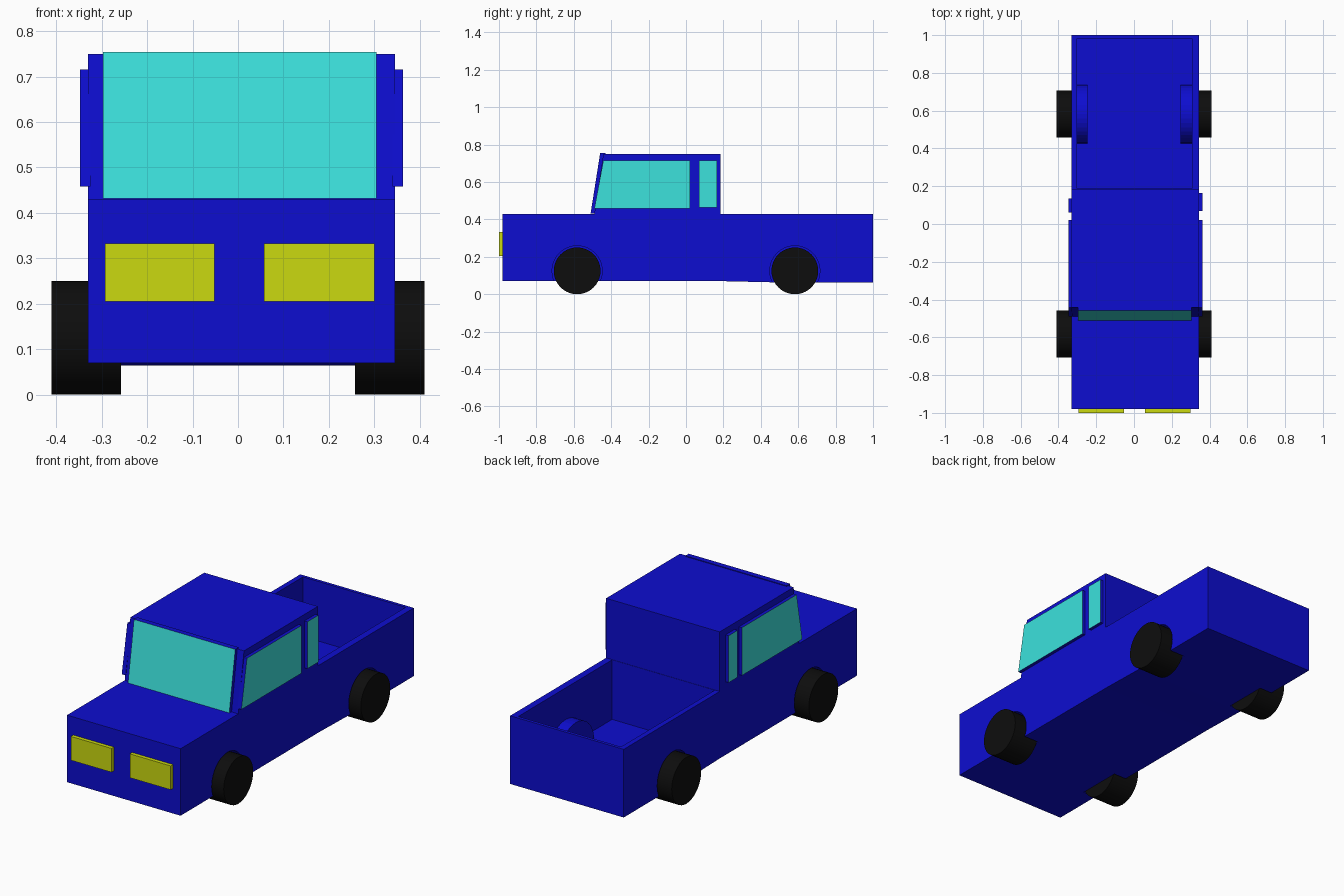
import bpy, bmesh, math

if "Cube" in bpy.data.objects:
    bpy.data.objects.remove(bpy.data.objects["Cube"])


def material(name, rgb):
    m = bpy.data.materials.new(name)
    m.diffuse_color = (*rgb, 1)
    m.use_nodes = True
    m.node_tree.nodes["Principled BSDF"].inputs["Base Color"].default_value = m.diffuse_color
    return m


BLUE = material("blue paint", (0.004, 0.004, 0.63))
GLASS = material("turquoise glass", (0.045, 0.76, 0.72))
YELLOW = material("yellow lamp", (0.60, 0.70, 0.005))
BLACK = material("black rubber", (0.004, 0.004, 0.004))


def prism(name, profile, x0, x1, mat, glass_dir=None):
    """Extrude a (y, z) profile from x0 to x1; faces turned to glass_dir become glass."""
    bm = bmesh.new()
    face = bm.faces.new([bm.verts.new((x0, y, z)) for y, z in profile])
    ext = bmesh.ops.extrude_face_region(bm, geom=[face])["geom"]
    for v in ext:
        if isinstance(v, bmesh.types.BMVert):
            v.co.x = x1
    bmesh.ops.recalc_face_normals(bm, faces=bm.faces)
    bm.normal_update()
    if glass_dir:
        for f in bm.faces:
            if sum(a * b for a, b in zip(f.normal, glass_dir)) > 0.9:
                f.material_index = 1
    me = bpy.data.meshes.new(name)
    bm.to_mesh(me)
    bm.free()
    me.materials.append(mat)
    if glass_dir:
        me.materials.append(GLASS)
    ob = bpy.data.objects.new(name, me)
    bpy.context.collection.objects.link(ob)
    return ob


def rect(y0, y1, z0, z1):
    return [(y0, z0), (y1, z0), (y1, z1), (y0, z1)]


def circle(y, z, r, n=40):
    return [(y + r * math.cos(2 * math.pi * i / n),
             z + r * math.sin(2 * math.pi * i / n)) for i in range(n)]


def arch(y, z, r, n=20):
    """Half disc closed along its flat bottom."""
    return [(y + r * math.cos(math.pi * i / n),
             z + r * math.sin(math.pi * i / n)) for i in range(n + 1)]


def boolean(target, tool, operation):
    m = target.modifiers.new(tool.name, 'BOOLEAN')
    m.object, m.operation, m.solver = tool, operation, 'EXACT'
    tool.hide_render = True
    tool.hide_set(True)


XL, XR = -0.33, 0.345            # body sides
AXLES = {"front": -0.582, "rear": 0.582}

# Lower body, slightly deeper behind the cab
body = prism("lower_body", [(-0.98, 0.07), (0.19, 0.07), (0.45, 0.064), (1.0, 0.064),
                            (1.0, 0.43), (-0.98, 0.43)], XL, XR, BLUE)

# Open cargo bed
bed = prism("bed_cutter", rect(0.187, 0.983, 0.11, 0.6), -0.302, 0.308, BLUE)
boolean(body, bed, 'DIFFERENCE')

# Rear wheel housings inside the bed, then wheel wells, and the wheels
for side, s in (("left", -1), ("right", 1)):
    housing = prism(f"{side}_housing_tool", arch(AXLES["rear"], 0.105, 0.155),
                    s * 0.247, s * 0.32, BLUE)
    boolean(body, housing, 'UNION')
for side, s in (("left", -1), ("right", 1)):
    for end, y in AXLES.items():
        well = prism(f"{end}_{side}_well_cutter", circle(y, 0.125, 0.134),
                     s * 0.254, s * 0.5, BLUE)
        boolean(body, well, 'DIFFERENCE')
        wheel = prism(f"{end}_{side}_wheel", circle(y, 0.125, 0.125),
                      s * 0.257, s * 0.41, BLACK)
        bpy.context.view_layer.objects.active = wheel
        wheel.select_set(True)
        bpy.ops.object.shade_smooth_by_angle(angle=math.radians(30))
        wheel.select_set(False)

# Cab with a raked front
prism("cab", [(-0.49, 0.43), (0.185, 0.43), (0.185, 0.75), (-0.442, 0.75)], XL, XR, BLUE)

# Windscreen plate standing proud of the pillars
prism("windscreen", [(-0.51, 0.432), (-0.48, 0.432), (-0.43, 0.754), (-0.459, 0.754)],
      -0.297, 0.305, BLUE, (0, -1, 0))

# Side windows: painted rims with glass on the outer face
for side, s, x, rear in (("left", -1, XL, (0.06, 0.135)), ("right", 1, XR, (0.07, 0.165))):
    out = (s, 0, 0)
    prism(f"{side}_door_window", [(-0.49, 0.458), (0.022, 0.458), (0.022, 0.715), (-0.442, 0.715)],
          x - s * 0.005, x + s * 0.018, BLUE, out)
    prism(f"{side}_rear_window", rect(*rear, 0.463, 0.715),
          x - s * 0.005, x + s * 0.018, BLUE, out)

# Headlamps
for side, x0, x1 in (("left", -0.293, -0.052), ("right", 0.057, 0.30)):
    prism(f"{side}_headlamp", rect(-1.0, -0.975, 0.205, 0.333), x0, x1, YELLOW)
